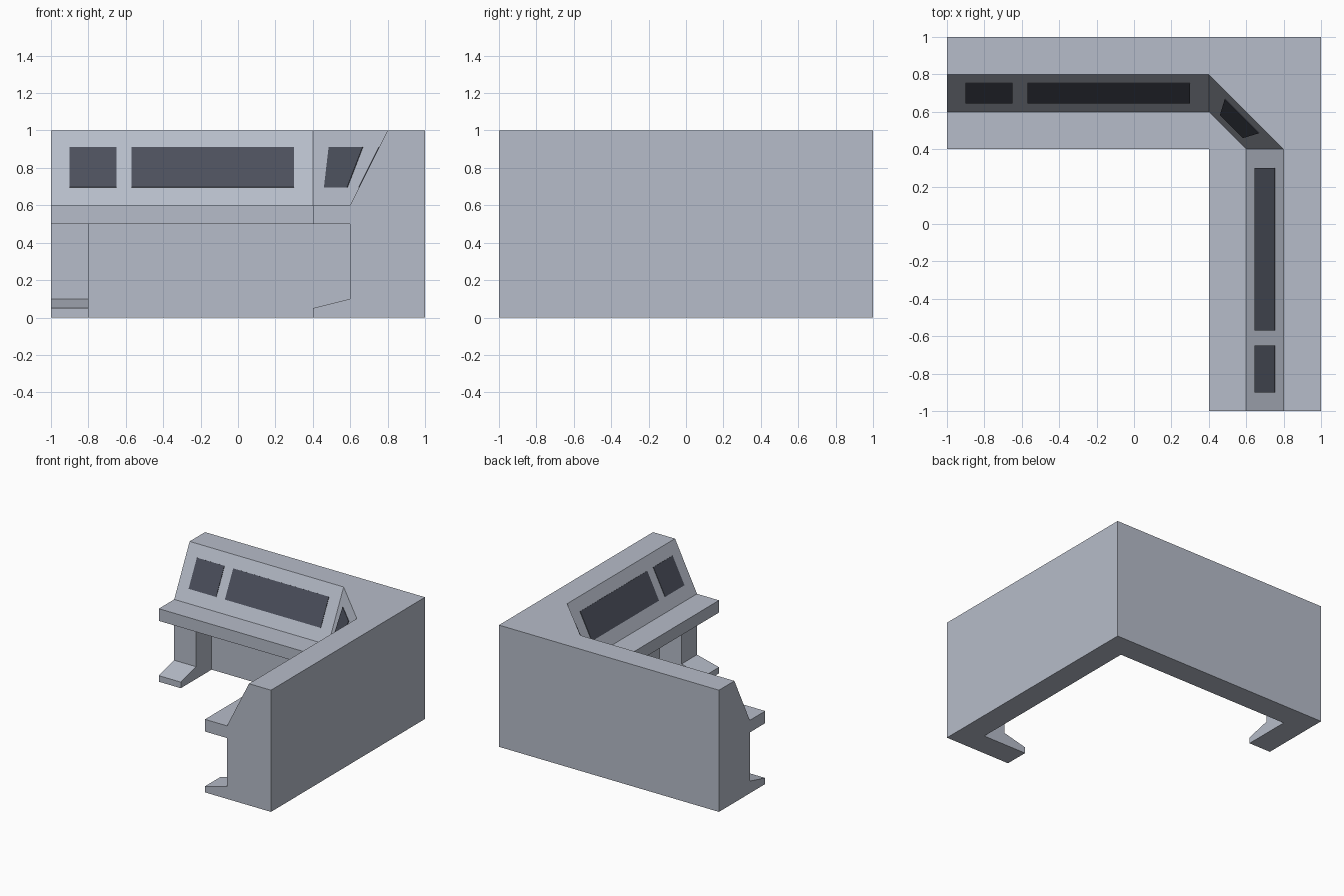
import bpy, bmesh
from mathutils import Vector

if "Cube" in bpy.data.objects:
    bpy.data.objects.remove(bpy.data.objects["Cube"])


def material(name, rgb):
    m = bpy.data.materials.new(name)
    m.diffuse_color = (*rgb, 1)
    m.use_nodes = True
    m.node_tree.nodes["Principled BSDF"].inputs["Base Color"].default_value = m.diffuse_color
    return m


GREY = material("console grey", (0.47, 0.505, 0.585))
DARK = material("screen dark", (0.072, 0.08, 0.108))


def make_object(name, faces, mat):
    """Weld faces given as coordinate lists, dropping collapsed ones."""
    bm = bmesh.new()
    verts, used = {}, set()

    def vert(p):
        key = tuple(round(c, 5) for c in p)
        if key not in verts:
            verts[key] = bm.verts.new(key)
        return verts[key]

    for face in faces:
        ring = list(dict.fromkeys(vert(p) for p in face))
        if len(ring) > 2 and frozenset(ring) not in used:
            used.add(frozenset(ring))
            bm.faces.new(ring)
    bmesh.ops.recalc_face_normals(bm, faces=bm.faces)
    mesh = bpy.data.meshes.new(name)
    bm.to_mesh(mesh)
    bm.free()
    mesh.materials.append(mat)
    ob = bpy.data.objects.new(name, mesh)
    bpy.context.collection.objects.link(ob)
    return ob


def swap(p):
    """Mirror across the diagonal x = y."""
    return (p[1], p[0], p[2])


# Cross-sections (depth, height): with end leg and foot, and with knee recess
upper = [(1, 0), (1, 1), (.8, 1), (.6, .6), (.4, .6), (.4, .5), (.6, .5)]
leg = upper + [(.6, .5), (.6, .1), (.4, .05), (.4, 0), (.8, 0)]
recess = upper + [(.8, .5), (.8, .1), (.8, .05), (.8, 0), (.8, 0)]
corner = [1, 1, .6, .5, .4, .4, .6, .8, .8, .8, .8, .8]

# Console body: sweep the section along one arm, round the corner, down the other
arm = [[(x, d, z) for d, z in prof]
       for x, prof in ((-1, leg), (-.8, leg), (-.8, recess), (.4, recess))]
miter = [(c, c, z) for c, (d, z) in zip(corner, recess)]
stations = arm + [miter] + [[swap(p) for p in s] for s in reversed(arm)]
n = len(leg)
faces = [stations[0], stations[-1]]
for a, b in zip(stations, stations[1:]):
    faces += [[a[i], a[(i + 1) % n], b[(i + 1) % n], b[i]] for i in range(n)]
make_object("console_body", faces, GREY)


# Screens: thin plates lying on the sloped panels
def screen(name, quad, thick=0.004):
    q = [Vector(p) for p in quad]
    nrm = (q[1] - q[0]).cross(q[2] - q[0]).normalized()
    if nrm.z < 0:
        nrm = -nrm
    top = [p + nrm * thick for p in q]
    sides = [[q[i], q[(i + 1) % 4], top[(i + 1) % 4], top[i]] for i in range(4)]
    make_object(name, [q, top] + sides, DARK)


LOW, HIGH = .695, .91


def slope_depth(z):
    return .6 + (z - .6) / 2


for size, x0, x1 in (("small", -.9, -.65), ("wide", -.57, .3)):
    quad = [(x0, slope_depth(LOW), LOW), (x1, slope_depth(LOW), LOW),
            (x1, slope_depth(HIGH), HIGH), (x0, slope_depth(HIGH), HIGH)]
    screen(size + "_screen_back", quad)
    screen(size + "_screen_right", [swap(p) for p in quad])

# Corner screen on the diagonal panel, where x + y = 1 + (z - 0.6) / 2
low = (.462, 1 + (LOW - .6) / 2 - .462, LOW)
high = (.487, 1 + (HIGH - .6) / 2 - .487, HIGH)
screen("corner_screen", [low, swap(low), swap(high), high])
